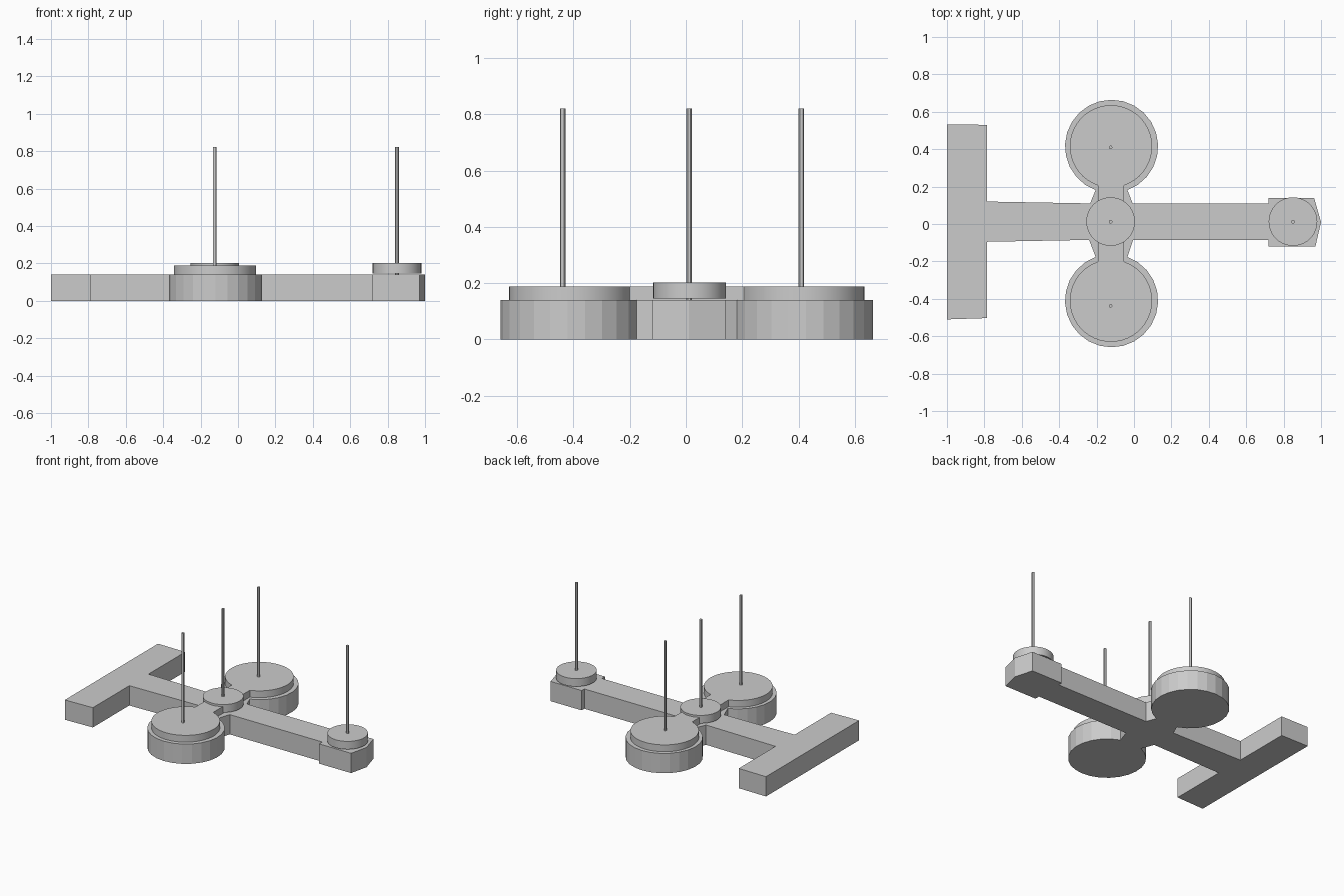
import bpy, bmesh
from math import sin, cos, radians

if "Cube" in bpy.data.objects:
    bpy.data.objects.remove(bpy.data.objects["Cube"])


def arc(cx, cy, r, start, end, n):
    """Points along an arc, angles in degrees."""
    return [(cx + r * cos(radians(start + (end - start) * i / n)),
             cy + r * sin(radians(start + (end - start) * i / n))) for i in range(n + 1)]


def slab(name, outline, z0, z1, smooth=False):
    """Closed outline extruded from z0 to z1."""
    bm = bmesh.new()
    face = bm.faces.new([bm.verts.new((x, y, z0)) for x, y in outline])
    new = bmesh.ops.extrude_face_region(bm, geom=[face])["geom"]
    bmesh.ops.translate(bm, vec=(0, 0, z1 - z0),
                        verts=[v for v in new if isinstance(v, bmesh.types.BMVert)])
    if not any(face.is_valid and f == face for f in bm.faces):
        bm.faces.new([v for v in bm.verts if abs(v.co.z - z0) < 1e-6][:len(outline)])
    bmesh.ops.recalc_face_normals(bm, faces=bm.faces)
    me = bpy.data.meshes.new(name)
    bm.to_mesh(me)
    bm.free()
    ob = bpy.data.objects.new(name, me)
    bpy.context.collection.objects.link(ob)
    if smooth:
        bpy.ops.object.select_all(action='DESELECT')
        ob.select_set(True)
        bpy.context.view_layer.objects.active = ob
        bpy.ops.object.shade_smooth_by_angle(angle=radians(30))
    return ob


def disc(name, x, y, r, z0, z1, n):
    return slab(name, arc(x, y, r, 0, 360, n)[:-1], z0, z1, True)


# base plate: T-shaped tail, stem, two round lobes and pointed end block
base = [(-1, -0.51), (-0.785, -0.503), (-0.785, -0.095), (-0.24, -0.085)]
base += arc(-0.12, -0.41, 0.249, 110, 430, 22)
base += [(-0.005, -0.085), (0.72, -0.085), (0.72, -0.12), (0.97, -0.12), (1, 0.01),
         (0.963, 0.14), (0.72, 0.14), (0.72, 0.11), (-0.007, 0.11)]
base += arc(-0.12, 0.415, 0.249, -70, 250, 22)
base += [(-0.235, 0.11), (-0.785, 0.12), (-0.785, 0.53), (-1, 0.533)]
slab("base_plate", base, 0, 0.14)

# raised layer: two discs joined by a straight neck
upper = arc(-0.123, -0.41, 0.22, 108.7, 431.3, 40) + arc(-0.123, 0.415, 0.22, -71.3, 251.3, 40)
slab("raised_plate", upper, 0.14, 0.188, True)

# small discs at the centre and on the end block
for name, x in (("centre_disc", -0.125), ("end_disc", 0.85)):
    disc(name, x, 0.013, 0.13, 0.146, 0.202, 40)

# upright rods
for i, (x, y) in enumerate([(-0.125, 0.41), (-0.125, 0.012), (-0.125, -0.438), (0.85, 0.012)]):
    disc(f"rod_{i + 1}", x, y, 0.0095, 0.14, 0.822, 12)
